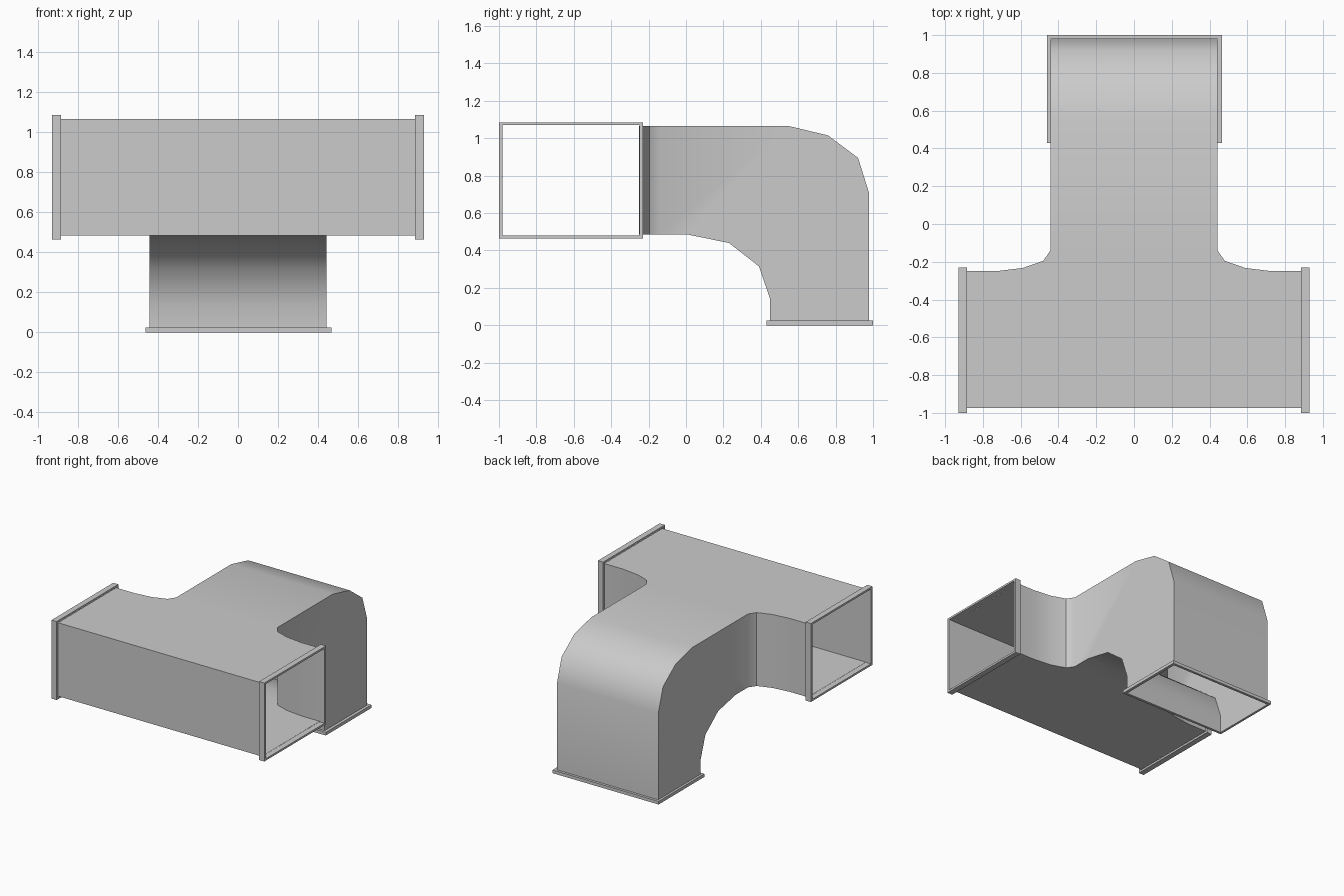
import bpy, bmesh, math

if "Cube" in bpy.data.objects:
    bpy.data.objects.remove(bpy.data.objects["Cube"])

Z0, Z1 = 0.485, 1.065          # duct floor and roof
YF = -0.975                    # front wall
XE = 0.89                      # run end, hidden inside the flanges
W = 0.443                      # branch half width
FILLET = [(XE, -0.25), (0.73, -0.25), (0.59, -0.233), (0.48, -0.195), (W, -0.14)]
OUTER = [(0.55, Z1), (0.76, 1.015), (0.92, 0.895), (0.978, 0.71), (0.978, 0.01)]
INNER = [(0.01, Z0), (0.23, 0.44), (0.39, 0.315), (0.45, 0.14), (0.45, 0.01)]


def make_object(name, bm, angle):
    bmesh.ops.remove_doubles(bm, verts=bm.verts, dist=1e-5)
    bmesh.ops.recalc_face_normals(bm, faces=bm.faces)
    me = bpy.data.meshes.new(name)
    bm.to_mesh(me)
    bm.free()
    ob = bpy.data.objects.new(name, me)
    bpy.context.collection.objects.link(ob)
    bpy.ops.object.select_all(action='DESELECT')
    ob.select_set(True)
    bpy.context.view_layer.objects.active = ob
    bpy.ops.object.shade_smooth_by_angle(angle=math.radians(angle))
    return ob


def face(bm, pts):
    return bm.faces.new([bm.verts.new(p) for p in pts])


def strip(bm, a, b):
    for i in range(len(a) - 1):
        face(bm, [a[i], a[i + 1], b[i + 1], b[i]])


# Sheet metal tee with downturned elbow
bm = bmesh.new()
for z, bend in ((Z1, OUTER), (Z0, INNER)):
    y_end = bend[0][0]
    half = [(XE, YF)] + FILLET + [(W, y_end)]
    outline = half + [(-x, y) for x, y in reversed(half)]
    face(bm, [(x, y, z) for x, y in outline])
    strip(bm, [(W, y, h) for y, h in bend], [(-W, y, h) for y, h in bend])
face(bm, [(-XE, YF, Z0), (XE, YF, Z0), (XE, YF, Z1), (-XE, YF, Z1)])
cheek = [(-0.14, Z1)] + OUTER + INNER[::-1] + [(-0.14, Z0)]
for s in (1, -1):
    strip(bm, [(s * x, y, Z0) for x, y in FILLET], [(s * x, y, Z1) for x, y in FILLET])
    face(bm, [(s * W, y, z) for y, z in cheek])
make_object("tee_duct", bm, 36)


# Rectangular flange: nested loops (u0, u1, v0, v1, depth) mapped into place
def flange(name, loops, place):
    bm = bmesh.new()
    rings = []
    for u0, u1, v0, v1, d in loops:
        rings.append([place(u, v, d) for u, v in
                      ((u0, v0), (u1, v0), (u1, v1), (u0, v1), (u0, v0))])
    for a, b in zip(rings, rings[1:] + rings[:1]):
        strip(bm, a, b)
    make_object(name, bm, 30)


def frame_loops(outer, inner, d0, d1):
    return [(*inner, d0), (*outer, d0), (*outer, d1), (*inner, d1)]


# End flanges of the straight run
run = frame_loops((-1.0, -0.23, 0.465, 1.085), (-0.98, -0.248, 0.48, 1.07), 0.885, 0.93)
for s, side in ((1, "right"), (-1, "left")):
    flange("flange_" + side, run, lambda u, v, d: (s * d, u, v))

# Flange at the bottom outlet
outlet = frame_loops((-0.461, 0.466, 0.43, 1.0), (-W, W, 0.45, 0.98), 0.0, 0.025)
flange("flange_outlet", outlet, lambda u, v, d: (u, v, d))
